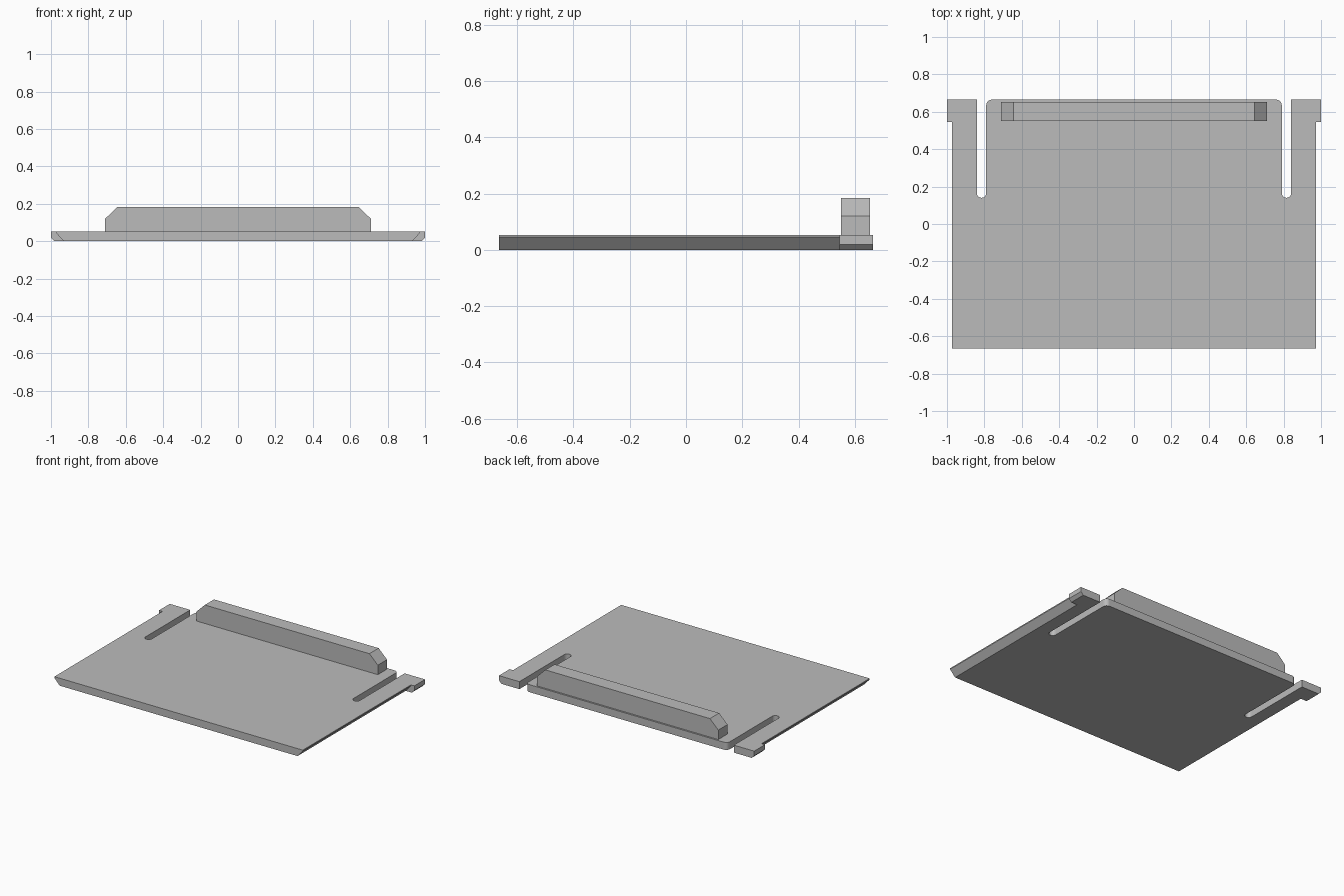
import bpy
import bmesh
from math import cos, sin, pi
from mathutils import Vector

cube = bpy.data.objects.get("Cube")
if cube:
    bpy.data.objects.remove(cube, do_unlink=True)

grey = bpy.data.materials.new("plain grey")
grey.use_nodes = True
grey.diffuse_color = (0.5, 0.5, 0.5, 1)
grey.node_tree.nodes["Principled BSDF"].inputs["Base Color"].default_value = (0.5, 0.5, 0.5, 1)

BACK, CLIP_FRONT, TOP = 0.665, 0.545, 0.053


def prism(name, points, direction):
    """Extrude a closed outline of 3D points along a direction."""
    bm = bmesh.new()
    face = bm.faces.new([bm.verts.new(p) for p in points])
    ext = bmesh.ops.extrude_face_region(bm, geom=[face])
    verts = [g for g in ext["geom"] if isinstance(g, bmesh.types.BMVert)]
    bmesh.ops.translate(bm, verts=verts, vec=Vector(direction))
    bmesh.ops.recalc_face_normals(bm, faces=bm.faces)
    mesh = bpy.data.meshes.new(name)
    bm.to_mesh(mesh)
    bm.free()
    mesh.materials.append(grey)
    obj = bpy.data.objects.new(name, mesh)
    bpy.context.collection.objects.link(obj)
    return obj


def symmetric_bar(name, half, y0, y1):
    """Extrude a left-right symmetric x/z section from y0 to y1."""
    outline = half + [(-x, z) for x, z in reversed(half)]
    return prism(name, [(x, y0, z) for x, z in outline], (0, y1 - y0, 0))


def combine(target, tool, operation):
    mod = target.modifiers.new(tool.name, "BOOLEAN")
    mod.operation = operation
    mod.solver = "EXACT"
    mod.object = tool
    tool.hide_render = True
    tool.hide_viewport = True
    tool.display_type = "WIRE"


def arc(cx, cy, r, start, end, steps):
    angles = [start + (end - start) * i / steps for i in range(steps + 1)]
    return [(cx + r * cos(a), cy + r * sin(a)) for a in angles]


# Sliding plate with undercut sides
plate = symmetric_bar("plate", [(0.932, 0), (0.973, 0.045), (0.973, TOP)], -BACK, 0.6)

# Wider rear strip that forms the two clip heads
clips = symmetric_bar("clip_heads", [(0.98, 0), (1, 0.02), (1, TOP)], CLIP_FRONT, BACK)
combine(plate, clips, "UNION")

# Round-ended slots that free the clip arms, flared at the tongue corners
slot = arc(0.76, 0.635, 0.03, pi / 2, 0, 6)
slot += arc(0.815, 0.165, 0.025, pi, 2 * pi, 12)
slot += [(0.84, 0.7), (0.76, 0.7)]
for side, label in ((1, "left"), (-1, "right")):
    cutter = prism(label + "_slot_cutter", [(side * x, y, -0.1) for x, y in slot], (0, 0, 0.3))
    combine(plate, cutter, "DIFFERENCE")

# Raised grip with chamfered ends
symmetric_bar("grip_ridge", [(0.71, TOP), (0.71, 0.12), (0.645, 0.184)], 0.55, 0.653)

# Smooth the slot curves, keep edges sharp
bpy.ops.object.select_all(action="DESELECT")
plate.select_set(True)
bpy.context.view_layer.objects.active = plate
bpy.ops.object.shade_smooth_by_angle()
